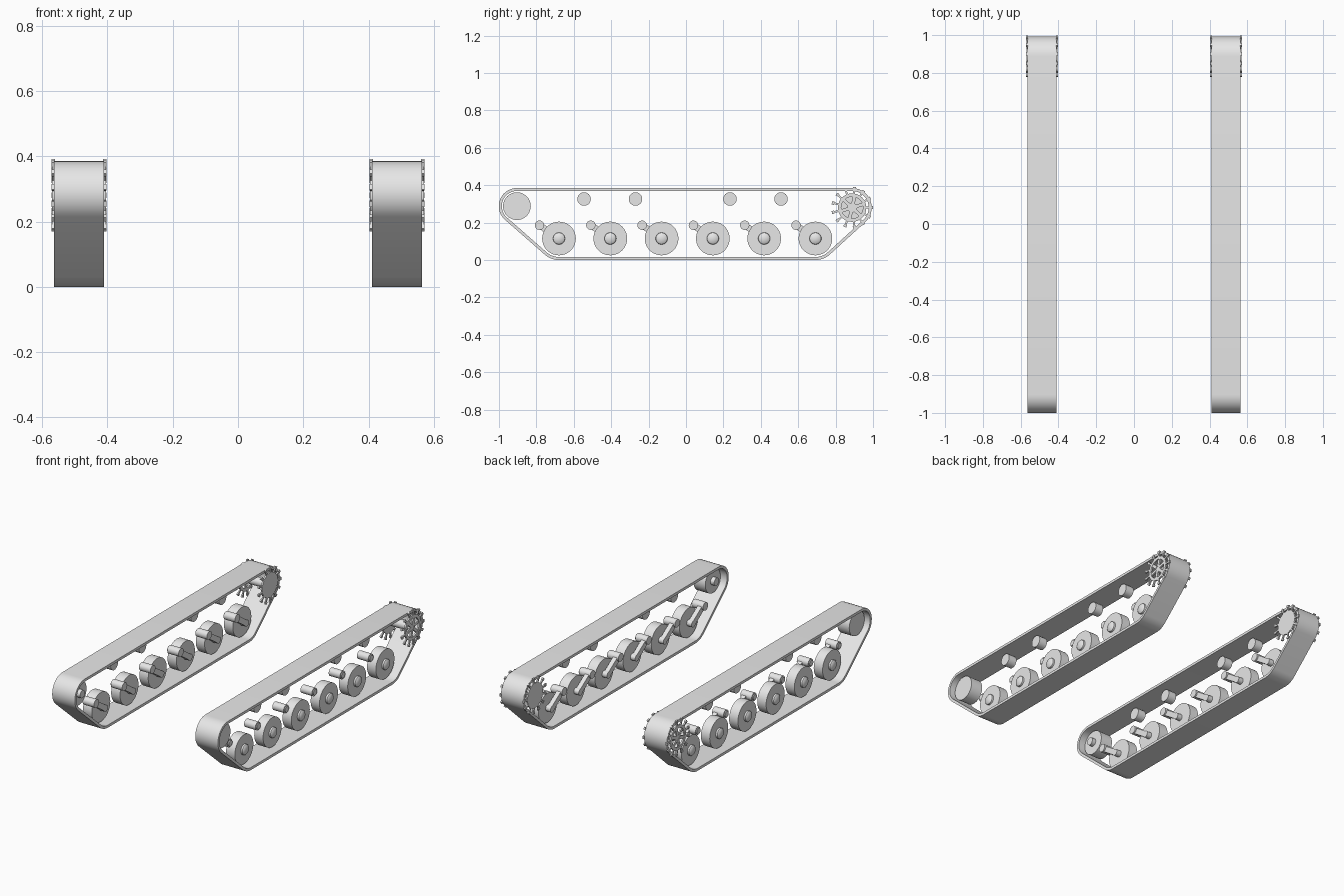
import bpy, bmesh, math
from mathutils import Matrix, Vector

if "Cube" in bpy.data.objects:
    bpy.data.objects.remove(bpy.data.objects["Cube"], do_unlink=True)

grey = bpy.data.materials.new("light_grey")
grey.use_nodes = True
grey.diffuse_color = (0.8, 0.8, 0.8, 1)
grey.node_tree.nodes["Principled BSDF"].inputs["Base Color"].default_value = (0.8, 0.8, 0.8, 1)


def finish(name, bm, side):
    """Place a part on one side, tidy normals and shade it."""
    bmesh.ops.transform(bm, matrix=Matrix.Diagonal((side, 1, 1, 1)), verts=bm.verts)
    bmesh.ops.remove_doubles(bm, verts=bm.verts, dist=1e-5)
    bmesh.ops.recalc_face_normals(bm, faces=bm.faces)
    mesh = bpy.data.meshes.new(name)
    bm.to_mesh(mesh)
    bm.free()
    mesh.materials.append(grey)
    ob = bpy.data.objects.new(name, mesh)
    bpy.context.collection.objects.link(ob)
    bpy.ops.object.select_all(action="DESELECT")
    ob.select_set(True)
    bpy.context.view_layer.objects.active = ob
    bpy.ops.object.shade_smooth_by_angle(angle=math.radians(35))


def lathe(bm, profile, y, z, closed=False, steps=40):
    """Spin (x, radius) points around an axis parallel to x."""
    verts = [bm.verts.new((x, y, z + r)) for x, r in profile]
    pairs = list(zip(verts, verts[1:] + verts[:1]))
    edges = [bm.edges.new(p) for p in (pairs if closed else pairs[:-1])]
    bmesh.ops.spin(bm, geom=verts + edges, cent=(0, y, z), axis=(1, 0, 0),
                   angle=math.tau, steps=steps, use_merge=True)


def drum(bm, x0, x1, r, y, z, steps=40):
    lathe(bm, [(x0, 0), (x0, r), (x1, r), (x1, 0)], y, z, steps=steps)


def bar(bm, x0, x1, start, end, width):
    """Box between two (y, z) points."""
    a, b = Vector(start), Vector(end)
    d = b - a
    mid = (a + b) / 2
    m = (Matrix.Translation(((x0 + x1) / 2, mid.x, mid.y))
         @ Matrix.Rotation(math.atan2(d.y, d.x), 4, "X")
         @ Matrix.Diagonal((x1 - x0, d.length, width, 1)))
    bmesh.ops.create_cube(bm, size=1, matrix=m)


def belt_loop(circles, inset, arc_steps=14):
    """Outline of a band stretched around circles given as (y, z, r)."""
    n = len(circles)
    normals = []
    for i in range(n):
        (y0, z0, r0), (y1, z1, r1) = circles[i], circles[(i + 1) % n]
        dy, dz = y1 - y0, z1 - z0
        normals.append(math.atan2(dz, dy) - math.acos((r0 - r1) / math.hypot(dy, dz)))
    pts = []
    for i, (y, z, r) in enumerate(circles):
        a0 = normals[i - 1]
        sweep = (normals[i] - a0) % math.tau
        for k in range(arc_steps + 1):
            a = a0 + sweep * k / arc_steps
            pts.append((y + (r - inset) * math.cos(a), z + (r - inset) * math.sin(a)))
    return pts


WHEEL_Z = 0.115
WHEELS = [-0.679 + 0.2742 * i for i in range(6)]
ROLLERS = [-0.545, -0.27, 0.235, 0.508]
IDLER = (-0.904, 0.288)
SPROCKET = (0.888, 0.28)
TEETH, SPOKES = 13, 6


def polar(r, a):
    return SPROCKET[0] + r * math.cos(a), SPROCKET[1] + r * math.sin(a)


for side, label in ((1, "left"), (-1, "right")):
    # Track belt
    circles = [(WHEELS[0], WHEEL_Z, WHEEL_Z), (WHEELS[-1], WHEEL_Z, WHEEL_Z),
               (*SPROCKET, 0.105), (*IDLER, 0.097)]
    bm = bmesh.new()
    outer, inner = belt_loop(circles, 0), belt_loop(circles, 0.016)
    rings = [[bm.verts.new((x, *p)) for p in loop]
             for x, loop in ((0.41, outer), (0.564, outer), (0.564, inner), (0.41, inner))]
    count = len(outer)
    for i in range(4):
        a, b = rings[i], rings[(i + 1) % 4]
        for k in range(count):
            j = (k + 1) % count
            bm.faces.new((a[k], a[j], b[j], b[k]))
    finish(f"{label}_track_belt", bm, side)

    for i, y in enumerate(WHEELS, 1):
        # Road wheel with a rounded hub cap
        bm = bmesh.new()
        drum(bm, 0.457, 0.517, 0.09, y, WHEEL_Z)
        lathe(bm, [(0.517, 0.032), (0.527, 0.031), (0.533, 0.024), (0.536, 0)], y, WHEEL_Z)
        finish(f"{label}_road_wheel_{i}", bm, side)

        # Swing arm with pivot tube and wheel axle
        bm = bmesh.new()
        pivot = (y - 0.104, 0.186)
        bar(bm, 0.424, 0.452, pivot, (y, WHEEL_Z), 0.034)
        drum(bm, 0.424, 0.46, 0.02, y, WHEEL_Z, 24)
        drum(bm, 0.415, 0.492, 0.025, *pivot, 24)
        drum(bm, 0.492, 0.498, 0.018, *pivot, 24)
        finish(f"{label}_swing_arm_{i}", bm, side)

    # Return rollers
    for i, y in enumerate(ROLLERS, 1):
        bm = bmesh.new()
        drum(bm, 0.46, 0.515, 0.036, y, 0.326, 32)
        finish(f"{label}_return_roller_{i}", bm, side)

    # Idler wheel with inner axle
    bm = bmesh.new()
    drum(bm, 0.45, 0.53, 0.074, *IDLER)
    drum(bm, 0.425, 0.45, 0.024, *IDLER, 24)
    finish(f"{label}_idler_wheel", bm, side)

    # Sprocket: solid inner plate, spoked outer ring, axle and two rows of teeth
    bm = bmesh.new()
    drum(bm, 0.404, 0.414, 0.076, *SPROCKET)
    drum(bm, 0.414, 0.566, 0.026, *SPROCKET, 24)
    lathe(bm, [(0.56, 0.058), (0.56, 0.076), (0.57, 0.076), (0.57, 0.058)], *SPROCKET, closed=True)
    for i in range(SPOKES):
        a = math.tau * i / SPOKES + 0.3
        bar(bm, 0.558, 0.568, polar(0.015, a), polar(0.064, a), 0.018)
    for i in range(TEETH):
        a = math.tau * i / TEETH
        for x in (0.403, 0.561):
            bar(bm, x + 0.001, x + 0.009, polar(0.07, a), polar(0.104, a), 0.01)
            bar(bm, x, x + 0.01, polar(0.098, a), polar(0.111, a), 0.017)
    finish(f"{label}_drive_sprocket", bm, side)
